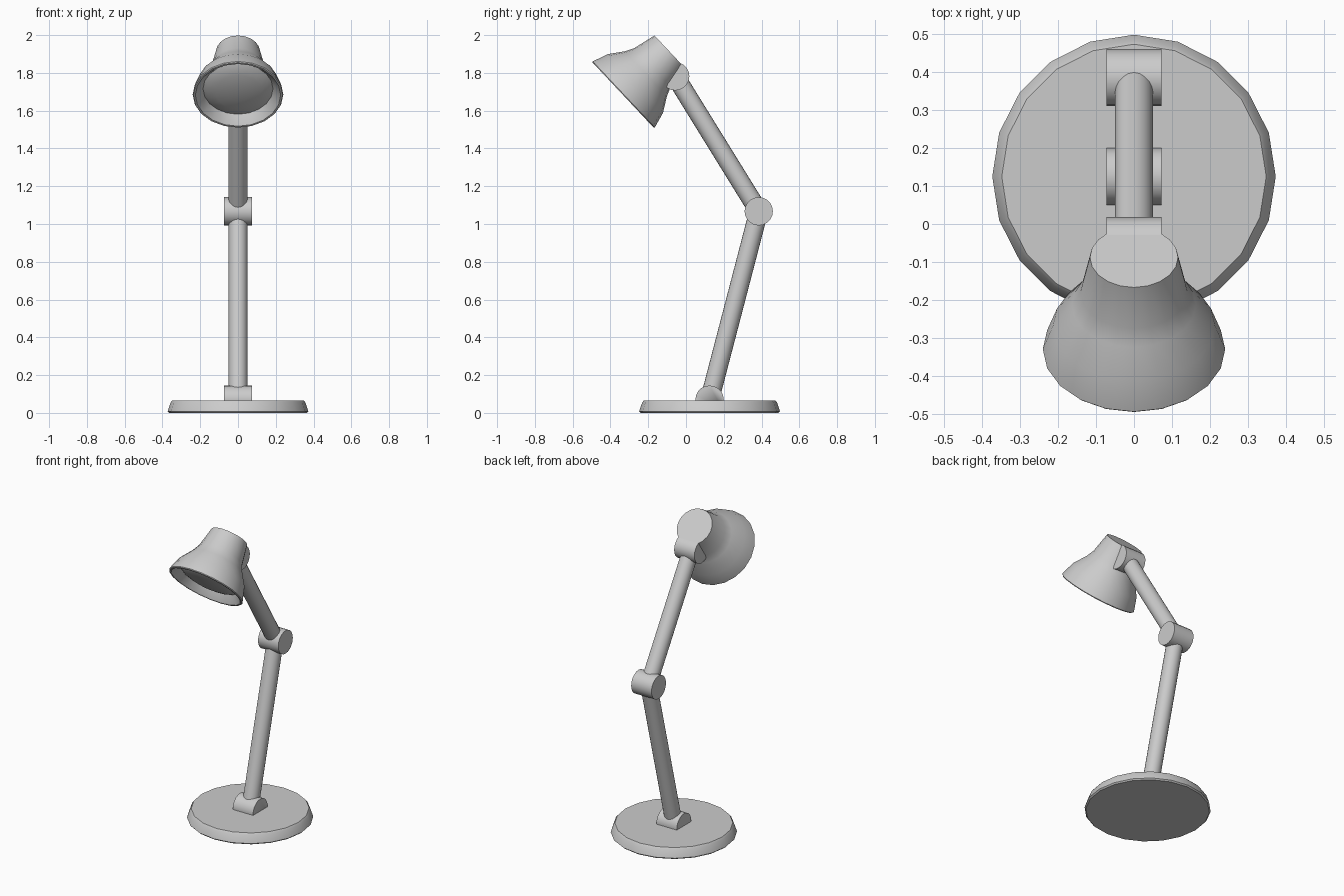
import bpy, bmesh, math
from mathutils import Vector

if "Cube" in bpy.data.objects:
    bpy.data.objects.remove(bpy.data.objects["Cube"])

SIDES = 20


def lathe(name, profile, origin, axis, spin=0.0, angle=40):
    """Revolve (radius, height) points round an axis; radius 0 makes a pole."""
    bm = bmesh.new()
    rings = []
    for r, h in profile:
        if r == 0:
            rings.append([bm.verts.new((0, 0, h))] * SIDES)
        else:
            rings.append([bm.verts.new((r * math.cos(a), r * math.sin(a), h))
                          for a in (2 * math.pi * i / SIDES + spin for i in range(SIDES))])
    for lo, hi in zip(rings, rings[1:]):
        for i in range(SIDES):
            j = (i + 1) % SIDES
            corners = list(dict.fromkeys((lo[i], lo[j], hi[j], hi[i])))
            bm.faces.new(corners)
    for ring in (rings[0], rings[-1]):
        if ring[0] is not ring[1]:
            bm.faces.new(ring)
    bmesh.ops.recalc_face_normals(bm, faces=bm.faces)
    mesh = bpy.data.meshes.new(name)
    bm.to_mesh(mesh)
    bm.free()
    ob = bpy.data.objects.new(name, mesh)
    bpy.context.collection.objects.link(ob)
    ob.location = origin
    ob.rotation_euler = Vector(axis).to_track_quat('Z', 'Y').to_euler()
    bpy.ops.object.select_all(action='DESELECT')
    ob.select_set(True)
    bpy.context.view_layer.objects.active = ob
    bpy.ops.object.shade_smooth_by_angle(angle=math.radians(angle))
    return ob


def rod(name, a, b, r):
    a, b = Vector(a), Vector(b)
    return lathe(name, [(r, 0), (r, (b - a).length)], a, b - a)


foot = Vector((0, 0.125, 0.07))
elbow = Vector((0, 0.385, 1.067))
neck = Vector((0, -0.057, 1.782))

# Round base with a sloped, slightly bevelled edge
lathe("base", [(0.365, 0), (0.373, 0.008), (0.357, 0.055), (0.348, 0.066)],
      (0, 0.125, 0), (0, 0, 1))

# Hinge barrels
half = Vector((0.073, 0, 0))
for label, p in (("base", foot), ("elbow", elbow), ("head", neck)):
    hinge = rod(label + "_hinge", p - half, p + half, 0.075)
    if label == "base":
        # Keep only the part above the underside of the base
        bm = bmesh.new()
        bm.from_mesh(hinge.data)
        inv = hinge.matrix_basis.inverted()
        bmesh.ops.bisect_plane(bm, geom=bm.verts[:] + bm.edges[:] + bm.faces[:],
                               plane_co=inv @ Vector((0, 0, 0.03)),
                               plane_no=inv.to_3x3() @ Vector((0, 0, 1)),
                               clear_inner=True)
        bmesh.ops.holes_fill(bm, edges=[e for e in bm.edges if e.is_boundary])
        bm.to_mesh(hinge.data)
        bm.free()

# Arms
rod("lower_arm", foot, elbow, 0.05)
rod("upper_arm", elbow, neck, 0.05)

# Lamp head: cap, neck, flared shade, rim and recessed inner wall
mouth = Vector((0, -0.333, 1.6825))
back = Vector((0, 0.729, 0.685))
lathe("shade", [(0, 0.337), (0.116, 0.337), (0.141, 0.212), (0.163, 0.165), (0.213, 0.09),
                (0.240, 0.005), (0.236, 0.0), (0.226, 0.0), (0.187, 0.045), (0.18, 0.06), (0, 0.06)],
      mouth, back, angle=45)

# Shallow domed lens inside the shade
lathe("lens", [(0.187, 0.05), (0.165, 0.037), (0.12, 0.024), (0.06, 0.016), (0, 0.013)],
      mouth, back, angle=60)
